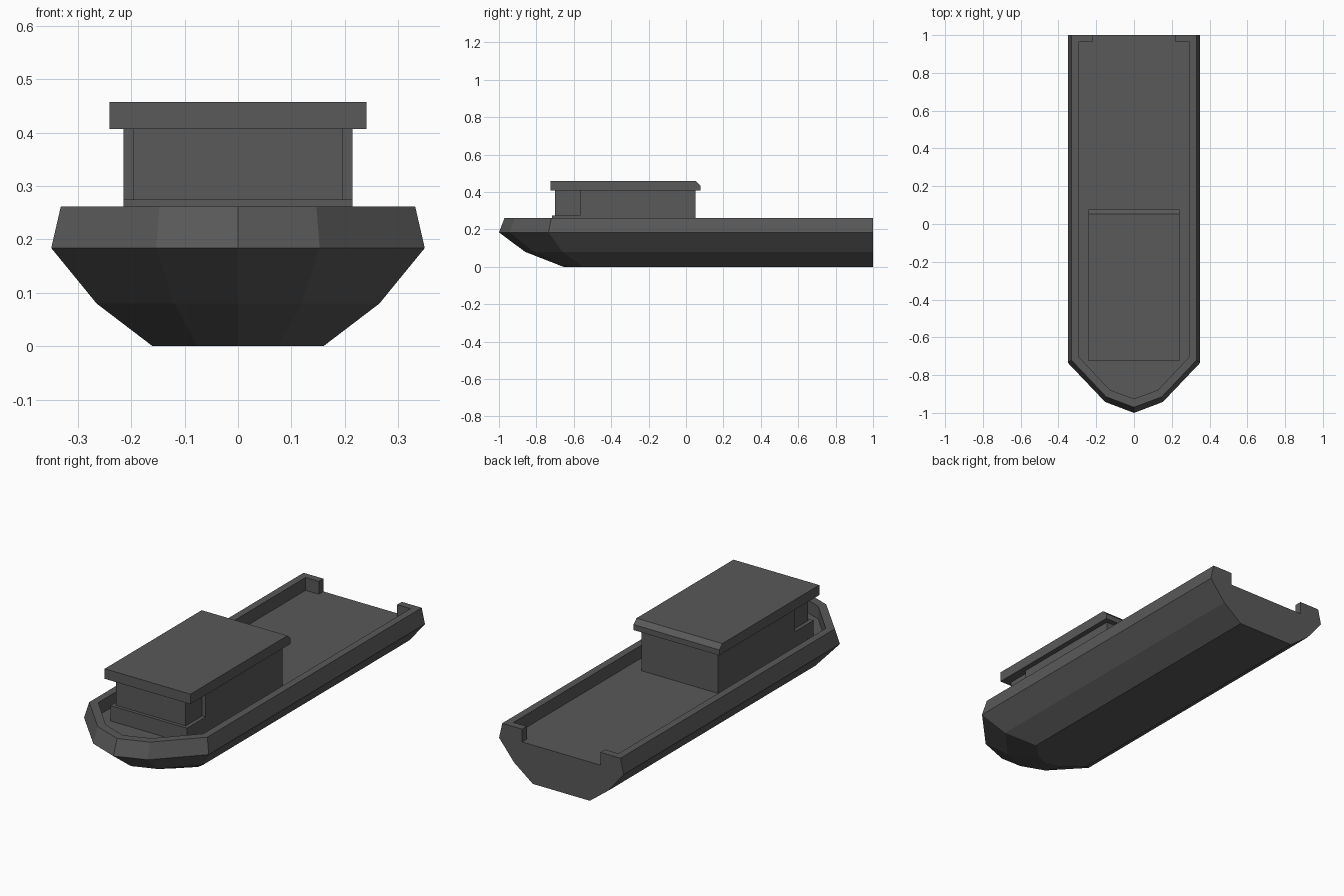
import bpy, bmesh

if "Cube" in bpy.data.objects:
    bpy.data.objects.remove(bpy.data.objects["Cube"])

# Dark grey paint for the whole boat
paint = bpy.data.materials.new("dark_grey")
paint.diffuse_color = (0.1, 0.1, 0.1, 1)
paint.use_nodes = True
paint.node_tree.nodes["Principled BSDF"].inputs["Base Color"].default_value = paint.diffuse_color


def make_object(name, bm):
    bmesh.ops.recalc_face_normals(bm, faces=bm.faces)
    mesh = bpy.data.meshes.new(name)
    bm.to_mesh(mesh)
    bm.free()
    mesh.materials.append(paint)
    obj = bpy.data.objects.new(name, mesh)
    bpy.context.collection.objects.link(obj)
    return obj


def mirrored(half):
    """Close a half outline (stern to bow centre) across x = 0."""
    return half + [(-x, y) for x, y in reversed(half) if x > 0]


def loft(name, levels):
    """Skin a stack of outlines given as (z, half outline)."""
    bm = bmesh.new()
    rings = [[bm.verts.new((x, y, z)) for x, y in mirrored(half)] for z, half in levels]
    n = len(rings[0])
    for a, b in zip(rings, rings[1:]):
        for i in range(n):
            j = (i + 1) % n
            bm.faces.new((a[i], a[j], b[j], b[i]))
    bm.faces.new(rings[0])
    bm.faces.new(rings[-1])
    return make_object(name, bm)


def prism_x(name, half_width, profile):
    """Extrude a (y, z) side profile across x."""
    bm = bmesh.new()
    face = bm.faces.new([bm.verts.new((-half_width, y, z)) for y, z in profile])
    new = bmesh.ops.extrude_face_region(bm, geom=[face])["geom"]
    bmesh.ops.translate(bm, vec=(2 * half_width, 0, 0),
                        verts=[v for v in new if isinstance(v, bmesh.types.BMVert)])
    return make_object(name, bm)


def block(name, half_width, y0, y1, z0, z1):
    return prism_x(name, half_width, [(y0, z0), (y1, z0), (y1, z1), (y0, z1)])


DECK = 0.197

# Hull: chined sections tapering to a blunt bow
hull = loft("hull", [
    (0.0, [(0.16, 1), (0.16, -0.55), (0.075, -0.63), (0, -0.655)]),
    (0.08, [(0.265, 1), (0.265, -0.66), (0.12, -0.815), (0, -0.86)]),
    (0.184, [(0.35, 1), (0.35, -0.735), (0.153, -0.942), (0, -1)]),
    (0.262, [(0.332, 1), (0.332, -0.72), (0.147, -0.915), (0, -0.97)]),
])

# Sunken deck with an open stern gate
well = [(0.22, 1.1), (0.22, 0.963), (0.295, 0.963), (0.295, -0.70), (0.128, -0.878), (0, -0.925)]
cutter = loft("deck_cutter", [(DECK, well), (0.4, well)])
cutter.hide_render = True
cutter.hide_viewport = True
cutter.display_type = 'WIRE'
cut = hull.modifiers.new("deck_well", 'BOOLEAN')
cut.operation = 'DIFFERENCE'
cut.solver = 'EXACT'
cut.object = cutter

# Cabin: main body, narrower front and its sill
block("cabin_body", 0.215, -0.567, 0.05, DECK, 0.407)
block("cabin_front", 0.196, -0.70, -0.567, 0.275, 0.407)
block("cabin_sill", 0.215, -0.717, -0.567, DECK, 0.275)

# Roof with a bevelled rear edge
prism_x("roof", 0.241, [(-0.725, 0.407), (0.077, 0.407), (0.077, 0.435),
                        (0.053, 0.458), (-0.725, 0.458)])
